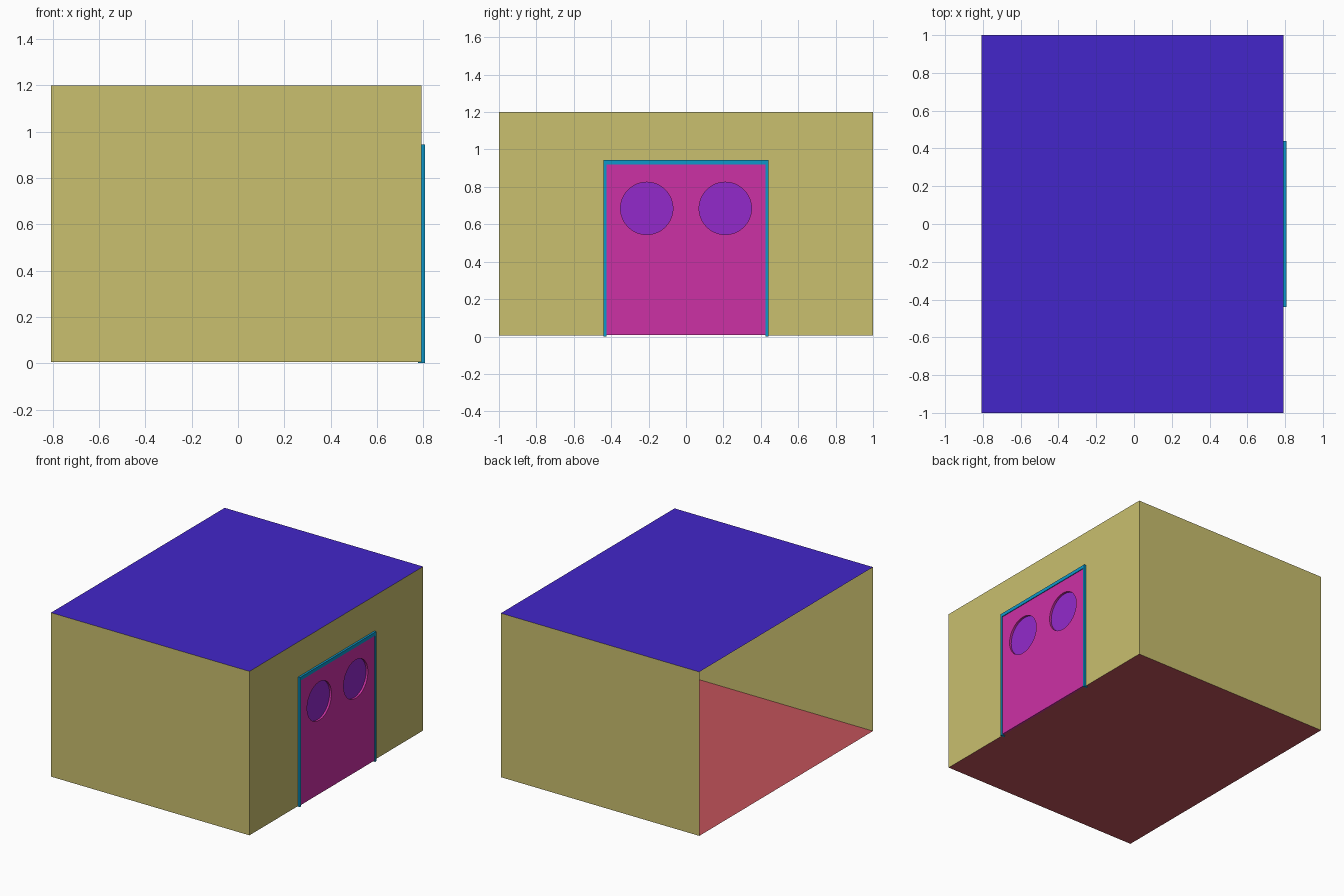
import bpy, bmesh
from math import cos, sin, tau

if "Cube" in bpy.data.objects:
    bpy.data.objects.remove(bpy.data.objects["Cube"])

X0, X1 = -0.8075, 0.7925     # room, open on the -x side
Z0, Z1 = 0.005, 1.2
OPEN_Y, OPEN_Z = 0.43, 0.925  # doorway
WIN_Y, WIN_Z, WIN_R = 0.21, 0.685, 0.14


def material(name, r, g, b):
    m = bpy.data.materials.new(name)
    m.diffuse_color = [((c / 255) ** 2.2) for c in (r, g, b)] + [1]
    m.use_nodes = True
    m.node_tree.nodes["Principled BSDF"].inputs["Base Color"].default_value = m.diffuse_color
    return m


def make(name, verts, faces, mat):
    me = bpy.data.meshes.new(name)
    me.from_pydata(verts, [], faces)
    me.materials.append(mat)
    ob = bpy.data.objects.new(name, me)
    bpy.context.collection.objects.link(ob)
    return ob


def box(name, lo, hi, mat):
    v = [(x, y, z) for x in (lo[0], hi[0]) for y in (lo[1], hi[1]) for z in (lo[2], hi[2])]
    f = [(0, 1, 3, 2), (4, 6, 7, 5), (0, 4, 5, 1), (2, 3, 7, 6), (0, 2, 6, 4), (1, 5, 7, 3)]
    return make(name, v, f, mat)


def prism_x(name, profile, x, depth, mat):
    """Profile of (y, z) points extruded along +x."""
    n = len(profile)
    ob = make(name, [(x, y, z) for y, z in profile], [range(n)], mat)
    bm = bmesh.new()
    bm.from_mesh(ob.data)
    ext = bmesh.ops.extrude_face_region(bm, geom=bm.faces[:])
    bmesh.ops.translate(bm, vec=(depth, 0, 0),
                        verts=[e for e in ext['geom'] if isinstance(e, bmesh.types.BMVert)])
    bmesh.ops.recalc_face_normals(bm, faces=bm.faces)
    bm.to_mesh(ob.data)
    bm.free()
    return ob


def arch(w, h, w2, h2, base):
    """U-shaped outline: outer half-width w, height h, opening w2 x h2."""
    return [(-w, base), (-w2, base), (-w2, h2), (w2, h2), (w2, base), (w, base), (w, h), (-w, h)]


def circle(cy, cz, r, n=48):
    return [(cy + r * cos(tau * i / n), cz + r * sin(tau * i / n)) for i in range(n)]


wall = material("wall_paint", 200, 190, 110)
roof = material("roof_blue", 69, 42, 200)
red = material("floor_red", 192, 83, 90)
pink = material("door_pink", 203, 52, 163)
blue = material("frame_blue", 20, 150, 200)
violet = material("window_violet", 145, 46, 202)

# Shell of single-sided sheets
for name, y, order in (("front_wall", -1, (0, 1, 2, 3)), ("back_wall", 1, (3, 2, 1, 0))):
    make(name, [(X0, y, Z0), (X1, y, Z0), (X1, y, Z1), (X0, y, Z1)], [order], wall)
for name, z, order, mat in (("floor", Z0, (0, 1, 2, 3), red), ("roof", Z1, (0, 1, 2, 3), roof)):
    make(name, [(X0, -1, z), (X1, -1, z), (X1, 1, z), (X0, 1, z)], [order], mat)

# Right wall with doorway
outline = arch(1, Z1, OPEN_Y, OPEN_Z, Z0)
make("door_wall", [(X1, y, z) for y, z in outline],
     [(0, 1, 2, 7), (2, 3, 6, 7), (3, 4, 5, 6)], wall)

# Door frame straddling the wall
prism_x("door_frame", arch(0.44, 0.945, 0.425, 0.92, 0), X1 - 0.015, 0.03, blue)

# Door leaf with two round openings
door = box("door", (X1 - 0.012, -0.426, 0.008), (X1 + 0.01, 0.426, 0.921), pink)
for side, s in (("left", -1), ("right", 1)):
    cutter = prism_x(side + "_window_cutter", circle(s * WIN_Y, WIN_Z, WIN_R), X1 - 0.1, 0.2, pink)
    cutter.hide_render = True
    cutter.hide_set(True)
    cut = door.modifiers.new("window_hole", 'BOOLEAN')
    cut.operation, cut.object, cut.solver = 'DIFFERENCE', cutter, 'EXACT'

    # Recessed window pane
    prism_x(side + "_window_pane", circle(s * WIN_Y, WIN_Z, WIN_R), X1 - 0.009, 0.004, violet)
